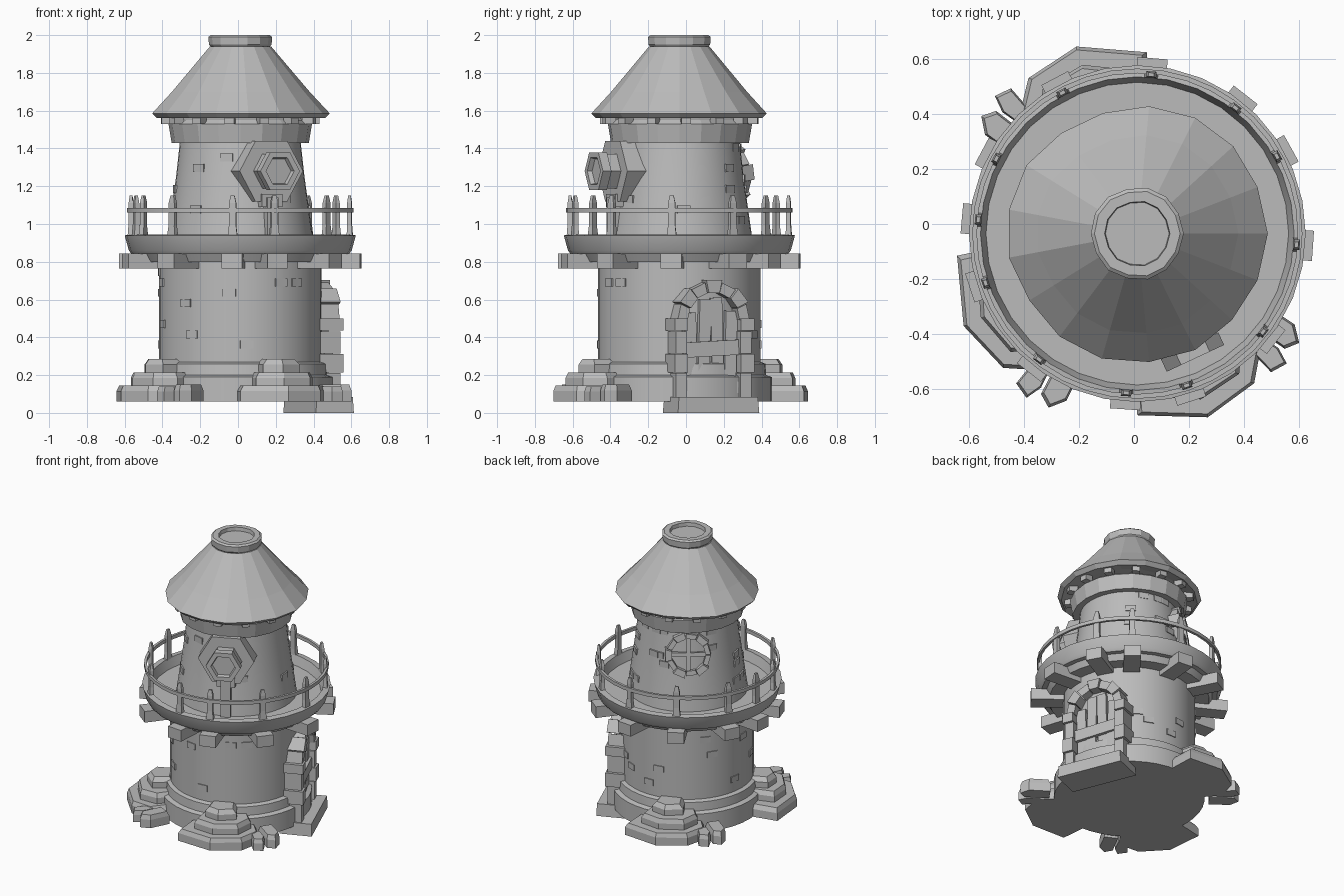
import bpy, bmesh, random
from math import sin, cos, pi, radians
from mathutils import Matrix, Vector

random.seed(4)
if "Cube" in bpy.data.objects:
    bpy.data.objects.remove(bpy.data.objects["Cube"])

stone = bpy.data.materials.new("plain_grey")
stone.use_nodes = True
GREY = (0.5, 0.5, 0.5, 1)
stone.diffuse_color = GREY
stone.node_tree.nodes["Principled BSDF"].inputs["Base Color"].default_value = GREY

CENTRE = Matrix.Translation((0.012, -0.035, 0))


def frame(angle):
    """Local axes: x outward from the tower, y along the wall, z up."""
    return CENTRE @ Matrix.Rotation(radians(angle), 4, 'Z')


def finish(bm, name, matrix=CENTRE, smooth=False):
    bmesh.ops.recalc_face_normals(bm, faces=bm.faces)
    mesh = bpy.data.meshes.new(name)
    bm.to_mesh(mesh)
    bm.free()
    mesh.materials.append(stone)
    obj = bpy.data.objects.new(name, mesh)
    bpy.context.collection.objects.link(obj)
    mesh.transform(matrix)
    if smooth:
        bpy.ops.object.select_all(action='DESELECT')
        obj.select_set(True)
        bpy.context.view_layer.objects.active = obj
        bpy.ops.object.shade_smooth_by_angle(angle=radians(30))
    return obj


def lathe(name, profile, sides=40, smooth=True, closed=False, jitter=0.0):
    """Turn (radius, height) points round the tower axis."""
    bm = bmesh.new()
    wobble = [1 + random.uniform(-jitter, jitter) for _ in range(sides)]
    rings = [[bm.verts.new((r * w * cos(2 * pi * i / sides), r * w * sin(2 * pi * i / sides), z))
              for i, w in enumerate(wobble)] for r, z in profile]
    pairs = list(zip(rings, rings[1:]))
    if closed:
        pairs.append((rings[-1], rings[0]))
    for a, b in pairs:
        for i in range(sides):
            j = (i + 1) % sides
            bm.faces.new((a[i], a[j], b[j], b[i]))
    if not closed:
        bm.faces.new(rings[0])
        bm.faces.new(rings[-1])
    return finish(bm, name, smooth=smooth)


def prism(name, points, direction, matrix, taper=1.0):
    """Extrude a polygon along a direction, scaling the far end."""
    bm = bmesh.new()
    pts = [Vector(p) for p in points]
    mid = sum(pts, Vector()) / len(pts)
    near = [bm.verts.new(p) for p in pts]
    far = [bm.verts.new(mid + (p - mid) * taper + Vector(direction)) for p in pts]
    bm.faces.new(near)
    bm.faces.new(far)
    for i in range(len(pts)):
        j = (i + 1) % len(pts)
        bm.faces.new((near[i], near[j], far[j], far[i]))
    return finish(bm, name, matrix)


def block(name, angle, u, t, z, taper=1.0, tilt=0.0):
    """Box in a wall frame; u, t, z are (low, high) pairs."""
    mid = Matrix.Translation((0, sum(t) / 2, sum(z) / 2))
    m = frame(angle) @ mid @ Matrix.Rotation(radians(tilt), 4, 'X') @ mid.inverted()
    return prism(name, [(u[0], t[0], z[0]), (u[1], t[0], z[0]), (u[1], t[1], z[0]), (u[0], t[1], z[0])],
                 (0, 0, z[1] - z[0]), m, taper)


def hexagon(u, r, z):
    return [(u, r * cos(i * pi / 3), z + r * sin(i * pi / 3)) for i in range(6)]


# Tower walls, plinth and collar
lathe("plinth", [(0.49, 0.06), (0.49, 0.19), (0.46, 0.2), (0.455, 0.26), (0.43, 0.27)])
lathe("lower_tower", [(0.43, 0.2), (0.43, 0.85)])
lathe("upper_tower", [(0.395, 0.86), (0.375, 1.0), (0.34, 1.25), (0.318, 1.45)])
lathe("collar", [(0.365, 1.43), (0.382, 1.53), (0.36, 1.55), (0.3, 1.57)], 20, False, jitter=0.01)

# Roof with a rim and a shallow opening at the top
lathe("roof", [(0.36, 1.575), (0.44, 1.56), (0.465, 1.585), (0.36, 1.70), (0.16, 1.94)],
      17, False, jitter=0.025)
lathe("roof_cap", [(0.14, 1.92), (0.165, 1.95), (0.168, 1.99), (0.155, 2.0),
                   (0.118, 2.0), (0.115, 1.975)], 14, False, jitter=0.015)
for i in range(14):
    block("eave_block", i * 360 / 14 + 5, (0.36, 0.42), (-0.025, 0.025), (1.53, 1.58))

# Balcony with recessed floor
lathe("balcony", [(0.38, 0.84), (0.575, 0.84), (0.59, 0.86), (0.612, 0.94), (0.57, 0.945),
                  (0.55, 0.88), (0.38, 0.88)], 32, True)
lathe("balcony_underside", [(0.40, 0.80), (0.52, 0.80), (0.545, 0.845), (0.40, 0.845)], 32, True)
lathe("hand_rail", [(0.583, 1.06), (0.6, 1.06), (0.6, 1.085), (0.583, 1.085)], 40, True, True)
for a in (85, 52, 29, -4, -38, -72, -94, -128, -162, 175, 152, 118):
    block("balcony_bracket", a, (0.41, 0.64), (-0.055, 0.055), (0.765, 0.845))
    block("post_foot", a, (0.565, 0.597), (-0.026, 0.026), (0.93, 1.0), 0.7)
    block("railing_post", a, (0.568, 0.592), (-0.019, 0.019), (0.98, 1.11))
    block("post_tip", a, (0.568, 0.592), (-0.019, 0.019), (1.11, 1.15), 0.55)

# Raised bricks
for i in range(44):
    a = random.choice((3, 60, 95, 178, 185, 225, 262, 300, 150)) + random.uniform(-14, 14)
    if i % 2:
        z = 0.34 + 0.055 * random.randrange(8)
        r = 0.43
    else:
        z = 1.0 + 0.055 * random.randrange(8)
        r = 0.372 - 0.13 * (z - 1.0)
    if 0.3 < z < 0.8 and abs(a - 22) < 35:
        continue
    block("raised_brick", a, (r - 0.03, r + 0.005), (-0.035, 0.035), (z, z + 0.042))

# Door, doorstep and arched stone surround
DOOR = 22
block("doorstep", DOOR, (0.34, 0.555), (-0.232, 0.232), (0, 0.085), 0.97)
for k, (t, top) in enumerate(((-0.112, 0.53), (-0.038, 0.6), (0.038, 0.61), (0.112, 0.54))):
    block("door_plank", DOOR, (0.38, 0.445 + 0.006 * (k % 2)), (t - 0.033, t + 0.033), (0.085, top),
          tilt=(-1) ** k * 1.5)
block("door_board", DOOR, (0.42, 0.468), (-0.15, 0.15), (0.3, 0.38), tilt=3)
block("door_board", DOOR, (0.42, 0.468), (-0.15, 0.15), (0.11, 0.17), tilt=-2)
for side in (-1, 1):
    z = 0.085
    for k, h in enumerate((0.13, 0.1, 0.12, 0.07)):
        grow = 0.012 * (k % 2)
        t = sorted((side * 0.152, side * (0.215 + grow)))
        block("door_side_stone", DOOR, (0.36, 0.485 + grow), t, (z, z + h - 0.004))
        z += h
ARCH_Z = 0.50
for k in range(7):
    a0, a1 = k * pi / 7 + 0.015, (k + 1) * pi / 7 - 0.015
    outer = 0.205 + 0.012 * (k % 2)
    ring = [(0.148, a0), (outer, a0), (outer, a1), (0.148, a1)]
    prism("door_arch_stone", [(0.34, r * cos(a), ARCH_Z - 0.01 + r * sin(a)) for r, a in ring],
          (0.145 + 0.01 * (k % 2), 0, 0), frame(DOOR))

# Hexagonal window on a plate with a support below
HEX, HZ = -65, 1.28
prism("hex_window_plate", hexagon(0.25, 0.185, HZ), (0.14, 0, 0), frame(HEX))
prism("hex_window_body", hexagon(0.38, 0.105, HZ), (0.085, 0, 0), frame(HEX))
bm = bmesh.new()
loops = [[bm.verts.new(p) for p in hexagon(u, r, HZ)]
         for u, r in ((0.45, 0.115), (0.5, 0.115), (0.5, 0.082), (0.475, 0.075))]
for a, b in zip(loops, loops[1:]):
    for i in range(6):
        bm.faces.new((a[i], a[i - 1], b[i - 1], b[i]))
bm.faces.new(loops[0])
bm.faces.new(loops[-1])
finish(bm, "hex_window_frame", frame(HEX))
block("hex_window_support", HEX, (0.33, 0.41), (-0.032, 0.032), (0.88, 1.14))
block("hex_window_bracket", HEX, (0.3, 0.4), (-0.06, 0.06), (1.09, 1.16))

# Round window of small stones with crossed bars, leaning with the wall
RZ = 1.27
lean = frame(126) @ Matrix.Translation((0.335, 0, RZ)) @ Matrix.Rotation(radians(-8), 4, 'Y')
for k in range(11):
    a0, a1 = 2 * pi * k / 11 + 0.02, 2 * pi * (k + 1) / 11 - 0.02
    outer = 0.145 + 0.012 * (k % 2)
    ring = [(0.112, a0), (outer, a0), (outer, a1), (0.112, a1)]
    prism("round_window_stone", [(-0.07, r * cos(a), r * sin(a)) for r, a in ring],
          (0.1 + 0.012 * (k % 2), 0, 0), lean)
for w, h in ((0.013, 0.115), (0.115, 0.013)):
    prism("round_window_bar", [(-0.05, -w, -h), (-0.05, w, -h), (-0.05, w, h), (-0.05, -w, h)],
          (0.07, 0, 0), lean)


# Rock clusters round the foot
def rock(name, anchor, polar, z0, z1, taper):
    pts = [(r * cos(radians(a)), r * sin(radians(a)), z0) for a, r in polar]
    side = prism(name, pts, (0, 0, (z1 - z0) * 0.65), frame(anchor))
    mid = sum((Vector(p) for p in pts), Vector()) / len(pts)
    top = [mid + (Vector(p) - mid) + Vector((0, 0, (z1 - z0) * 0.65)) for p in pts]
    prism(name + "_top", top, (0, 0, (z1 - z0) * 0.35), frame(anchor), taper)
    return side


for anchor in (108, 208, -69):
    rock("wide_rock", anchor, [(-24, 0.42), (-21, 0.66), (0, 0.715), (17, 0.69), (28, 0.60), (30, 0.42)],
         0.06, 0.145, 0.93)
    rock("middle_rock", anchor, [(-14, 0.42), (-13, 0.6), (0, 0.645), (15, 0.63), (24, 0.54), (24, 0.42)],
         0.13, 0.215, 0.9)
    rock("upper_rock", anchor, [(-9, 0.42), (-8, 0.54), (2, 0.58), (14, 0.55), (15, 0.42)],
         0.2, 0.285, 0.75)
    rock("small_rock", anchor, [(23, 0.58), (23, 0.70), (28, 0.72), (30, 0.66), (29, 0.57)],
         0.06, 0.14, 0.85)
    rock("small_rock", anchor, [(30, 0.52), (31, 0.68), (35, 0.71), (39, 0.66), (40, 0.52)],
         0.06, 0.15, 0.85)
